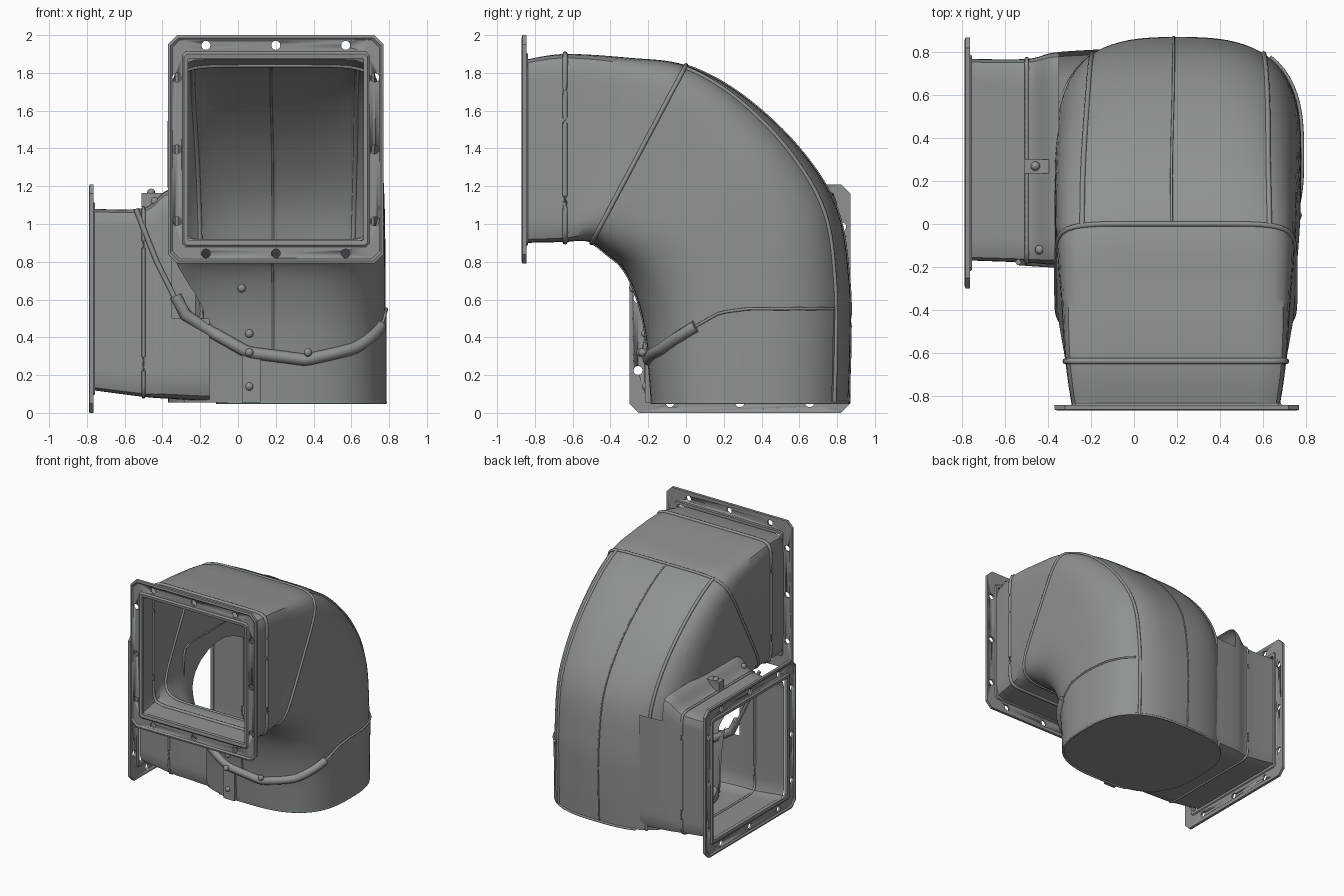
import bpy, bmesh, math
from mathutils import Vector

if "Cube" in bpy.data.objects:
    bpy.data.objects.remove(bpy.data.objects["Cube"])

steel = bpy.data.materials.new("grey steel")
steel.diffuse_color = (0.27, 0.29, 0.295, 1)
steel.use_nodes = True
steel.node_tree.nodes["Principled BSDF"].inputs["Base Color"].default_value = steel.diffuse_color


def finish(name, bm, angle=35):
    bmesh.ops.recalc_face_normals(bm, faces=bm.faces)
    me = bpy.data.meshes.new(name)
    bm.to_mesh(me)
    bm.free()
    ob = bpy.data.objects.new(name, me)
    bpy.context.collection.objects.link(ob)
    me.materials.append(steel)
    bpy.ops.object.select_all(action='DESELECT')
    ob.select_set(True)
    bpy.context.view_layer.objects.active = ob
    bpy.ops.object.shade_smooth_by_angle(angle=math.radians(angle))
    return ob


# A section is centre(3), half-axis u(3), half-axis v(3), squareness
def elbow_sec(oy, oz, iy, iz, xl, xr, n):
    return [(xl + xr) / 2, (oy + iy) / 2, (oz + iz) / 2, (xr - xl) / 2, 0, 0,
            0, (oy - iy) / 2, (oz - iz) / 2, n]


def duct_sec(x, y0, y1, z0, z1, n):
    return [x, (y0 + y1) / 2, (z0 + z1) / 2, 0, (y1 - y0) / 2, 0,
            0, 0, (z1 - z0) / 2, n]


def surf(secs, t, deg, scale=1.0):
    """Point on the lofted tube at section position t and ring angle."""
    i = min(max(int(t), 0), len(secs) - 2)
    f = t - i
    p1, p2 = secs[i], secs[i + 1]
    p0, p3 = secs[max(i - 1, 0)], secs[min(i + 2, len(secs) - 1)]
    s = [0.5 * (2 * b + (c - a) * f + (2 * a - 5 * b + 4 * c - d) * f * f
                + (3 * b - a - 3 * c + d) * f ** 3)
         for a, b, c, d in zip(p0, p1, p2, p3)]
    a, n = math.radians(deg), s[9]
    c, w = math.cos(a), math.sin(a)
    r = scale / (abs(c) ** n + abs(w) ** n) ** (1 / n)
    return Vector(s[0:3]) + Vector(s[3:6]) * c * r + Vector(s[6:9]) * w * r


def grid(bm, rows, cyclic):
    vs = [[bm.verts.new(p) for p in row] for row in rows]
    m = len(vs[0])
    for a, b in zip(vs, vs[1:]):
        for j in range(m if cyclic else m - 1):
            k = (j + 1) % m
            bm.faces.new((a[j], a[k], b[k], b[j]))
    return vs


def loft(secs, per, seg=96):
    bm = bmesh.new()
    cnt = (len(secs) - 1) * per
    vs = grid(bm, [[surf(secs, i / per, j * 360 / seg) for j in range(seg)]
                   for i in range(cnt + 1)], True)
    return bm, vs


def cut(bm, planes, where):
    """Remove the part of the faces chosen by 'where' lying behind all planes."""
    for co, no in planes:
        fs = [f for f in bm.faces if where(f.calc_center_median())]
        es = {e for f in fs for e in f.edges}
        vv = {v for f in fs for v in f.verts}
        bmesh.ops.bisect_plane(bm, geom=fs + list(es) + list(vv), plane_co=co, plane_no=no)
    bad = []
    for f in bm.faces:
        c = f.calc_center_median()
        if where(c) and all((c - co).dot(no) < 0 for co, no in planes):
            bad.append(f)
    bmesh.ops.delete(bm, geom=bad, context='FACES')


def bead(name, pts, r, closed=False):
    """Round rib swept along a path."""
    bm = bmesh.new()
    n, rows = len(pts), []
    for i, p in enumerate(pts):
        a = pts[(i - 1) % n] if closed or i else p
        b = pts[(i + 1) % n] if closed or i < n - 1 else p
        q = (b - a).to_track_quat('Z', 'Y')
        rows.append([p + q @ Vector((r * math.cos(k * math.pi / 4), r * math.sin(k * math.pi / 4), 0))
                     for k in range(8)])
    if closed:
        rows.append(rows[0])
    vs = grid(bm, rows, True)
    if not closed:
        bm.faces.new(vs[0])
        bm.faces.new(vs[-1])
    return finish(name, bm, 60)


elbow = [elbow_sec(*s) for s in (
    (-.85, 1.87, -.85, .90, -.29, .68, 18), (-.64, 1.90, -.64, .905, -.32, .71, 16),
    (-.3, 1.88, -.57, .91, -.34, .73, 11), (0, 1.84, -.5, .90, -.36, .75, 7),
    (.3, 1.68, -.42, .84, -.37, .76, 5), (.6, 1.40, -.34, .77, -.37, .775, 3.8),
    (.8, 1.08, -.28, .66, -.37, .78, 3.2), (.865, .70, -.23, .50, -.37, .78, 2.9),
    (.87, .35, -.20, .30, -.37, .78, 2.8), (.86, .055, -.18, .055, -.37, .78, 2.8))]
duct = [duct_sec(*s) for s in (
    (-.77, -.17, .77, .12, 1.08, 22), (-.5, -.18, .77, .085, 1.085, 20),
    (-.37, -.19, .80, .075, 1.18, 16), (-.15, -.19, .815, .06, 1.22, 14))]

# Elbow shell with a round opening into the side duct, and a floor
bm, vs = loft(elbow, 8)
bm.faces.new(vs[-1])
hole = []
for k in range(28):
    no = Vector((0, math.cos(k * math.pi / 14), math.sin(k * math.pi / 14)))
    hole.append((Vector((0, .30, .58)) + no * .47, no))
cut(bm, hole, lambda c: c.x < -.17 and c.z > .06)
finish("elbow_shell", bm)

# Side duct, trimmed where it would show inside the elbow
bm, vs = loft(duct, 8)
left = (Vector((-.35, 0, 0)), Vector((-1, 0, 0)))
cut(bm, [left, (Vector((0, 0, 1.0)), Vector((0, 0, -1)))], lambda c: True)
cut(bm, [left, (Vector((0, 0, .5)), Vector((0, 0, -1)))], lambda c: c.y < 0)
finish("side_duct", bm)

# Lower sleeve whose upper edge swings round the front and right
EDGE = ((-140, .60), (-125, .44), (-105, .32), (-75, .28), (-50, .34),
        (-33, .43), (-15, .53), (0, .55), (48, .55))


def edge_height(d):
    for (a, za), (b, zb) in zip(EDGE, EDGE[1:]):
        if d <= b:
            f = (d - a) / (b - a)
            return za + (zb - za) * f
    return EDGE[-1][1]


def edge_t(d):
    t = 9.0
    while t > 4 and surf(elbow, t, d).z < edge_height(d):
        t -= .005
    return t


degs = range(-140, 49, 4)
bm = bmesh.new()
grid(bm, [[surf(elbow, 9 + (edge_t(d) - 9) * k / 8, d, 1.012) for k in range(9)] for d in degs], False)
finish("lower_sleeve", bm)
seam = [Vector(p) for p in ((-.54, -.178, 1.08), (-.49, -.182, .95), (-.43, -.186, .80),
                            (-.36, -.19, .66), (-.32, -.195, .58))]
bead("sleeve_seam", seam, .014)
rim = [Vector((-.33, -.19, .62)), Vector((-.28, -.19, .52))]
rim += [surf(elbow, edge_t(d), d, 1.008) for d in range(-124, -27, 3)]
bead("sleeve_rim", rim, .032)
bead("sleeve_side_edge", [surf(elbow, edge_t(d), d, 1.01) for d in range(-28, 49, 4)], .008)

# Ribs round and along the elbow
ring = range(0, 360, 3)
bead("front_rib", [surf(elbow, 1, d) for d in ring], .014, True)
bead("mitre_rib", [surf(elbow, 3, d) for d in ring], .012, True)
along = [3 + i / 6 for i in range(37)]
for nm, d in (("right", 51), ("left", 129)):
    bead("back_rib_" + nm, [surf(elbow, t, d) for t in along], .012)
bead("back_centre_seam", [surf(elbow, t, 92) for t in along], .006)
bead("inner_seam", [surf(elbow, 3 + i / 6, 268) for i in range(30)], .006)
bead("duct_rib", [surf(duct, 1, d) for d in ring], .010, True)
bead("base_rim", [surf(elbow, 9, d) for d in range(-115, 125, 4)], .009)


# Bolted flanges: mitred frames with a stepped face and drilled holes
def flange(name, u0, u1, v0, v1, to_world, nu, nv):
    def loop(d, w):
        c = .045 * (1 - d / .11) + .004
        a, b, e, f = u0 + d, u1 - d, v0 + d * 1.17, v1 - d * 1.17
        return [to_world(u, v, w) for u, v in ((a + c, e), (b - c, e), (b, e + c), (b, f - c),
                                               (b - c, f), (a + c, f), (a, f - c), (a, e + c))]
    prof = ((0, .026), (0, .004), (.012, 0), (.022, .010), (.075, .010),
            (.085, 0), (.105, .004), (.105, .034), (.085, .034), (.08, .026))
    bm = bmesh.new()
    rows = [[bm.verts.new(p) for p in loop(*q)] for q in prof]
    for i in range(len(rows)):
        a, b = rows[i], rows[(i + 1) % len(rows)]
        for j in range(8):
            k = (j + 1) % 8
            bm.faces.new((a[j], a[k], b[k], b[j]))
    ob = finish(name, bm, 25)
    cu, cv = (u0 + u1) / 2, (v0 + v1) / 2
    hu, hv = (u1 - u0) / 2 - .046, (v1 - v0) / 2 - .054
    spots = [(cu + k * nu, cv + s * hv) for k in (-1, 0, 1) for s in (-1, 1)]
    spots += [(cu + s * hu, cv + k * nv) for k in (-1, 0, 1) for s in (-1, 1)]
    bm = bmesh.new()
    for u, v in spots:
        ends = [[bm.verts.new(to_world(u + .024 * math.cos(k * math.pi / 6),
                                       v + .024 * math.sin(k * math.pi / 6), w))
                 for k in range(12)] for w in (-.05, .1)]
        bm.faces.new(ends[0])
        bm.faces.new(ends[1])
        for k in range(12):
            m = (k + 1) % 12
            bm.faces.new((ends[0][k], ends[0][m], ends[1][m], ends[1][k]))
    cutter = finish("hole_cutter", bm)
    cutter.hide_render = True
    mod = ob.modifiers.new("holes", 'BOOLEAN')
    mod.operation, mod.solver, mod.object = 'DIFFERENCE', 'EXACT', cutter
    bpy.context.view_layer.objects.active = ob
    bpy.ops.object.modifier_apply(modifier=mod.name)
    bpy.data.objects.remove(cutter)


flange("front_flange", -.37, .77, .79, 2.0, lambda u, v, w: Vector((u, -.87 + w, v)), .37, .38)
flange("side_flange", -.30, .87, 0, 1.21, lambda u, v, w: Vector((-.79 + w, u, v)), .37, .38)


# Straps and rivets
def strap(name, lo, hi):
    bm = bmesh.new()
    bmesh.ops.create_cube(bm, size=1)
    for v in bm.verts:
        v.co = Vector([a + (b - a) * (c + .5) for a, b, c in zip(lo, hi, v.co)])
    finish(name, bm)


def rivet(name, p, r=.022):
    bm = bmesh.new()
    bmesh.ops.create_uvsphere(bm, u_segments=12, v_segments=8, radius=r)
    bmesh.ops.translate(bm, verts=bm.verts, vec=p)
    finish(name, bm, 60)


strap("front_strap", (.02, -.216, .055), (.12, -.18, .33))
strap("top_strap", (-.51, .235, 1.09), (-.38, .30, 1.165))
for i, p in enumerate(((.06, -.212, .14), (.06, -.215, .42), (.06, -.24, .32), (.37, -.23, .32),
                       (.02, -.28, .66), (.46, -.26, .70), (-.46, .27, 1.165), (-.44, -.12, 1.12))):
    rivet("rivet_%d" % i, p)
